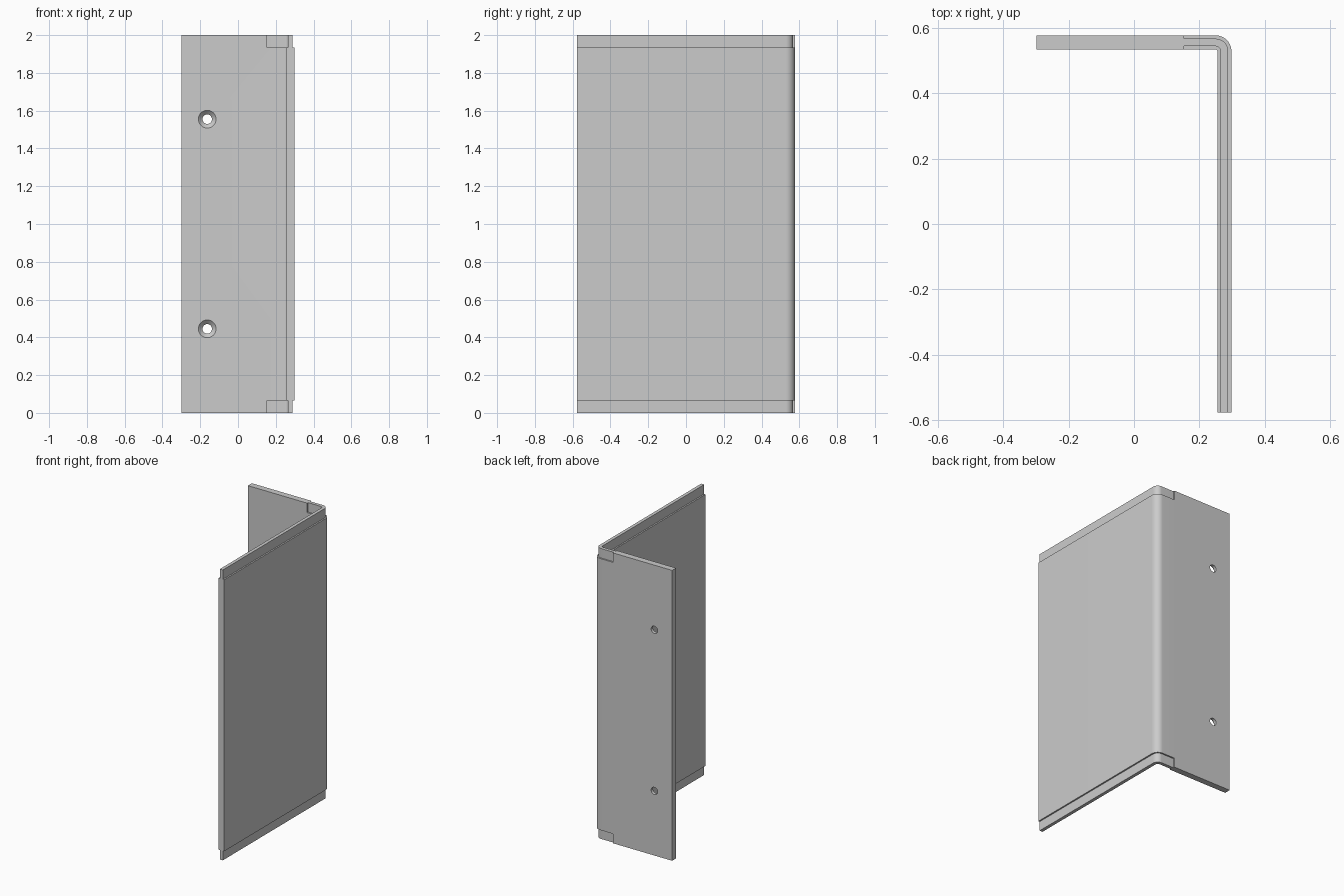
import bpy, bmesh, math

cube = bpy.data.objects.get("Cube")
if cube:
    bpy.data.objects.remove(cube, do_unlink=True)

# Main sizes
HALF_X, HALF_Y, HEIGHT = 0.298, 0.577, 2.0
THICK, BEND_R = 0.043, 0.048
STEP, LIP_H, LIP_START = 0.01, 0.065, 0.153

grey = bpy.data.materials.new("plain_grey")
grey.use_nodes = True
colour = (0.6, 0.6, 0.6, 1)
grey.diffuse_color = colour
grey.node_tree.nodes["Principled BSDF"].inputs["Base Color"].default_value = colour


def make_object(name, bm):
    bmesh.ops.recalc_face_normals(bm, faces=bm.faces)
    mesh = bpy.data.meshes.new(name)
    bm.to_mesh(mesh)
    bm.free()
    mesh.materials.append(grey)
    obj = bpy.data.objects.new(name, mesh)
    bpy.context.collection.objects.link(obj)
    return obj


def bend_line(offset, x_start, y_end, steps=16):
    """Path along the angle, at a given depth below its outer skin."""
    r = max(BEND_R - offset, 0.001)
    cx, cy = HALF_X - offset - r, HALF_Y - offset - r
    turns = [math.pi / 2 * (1 - i / steps) for i in range(steps + 1)]
    arc = [(cx + r * math.cos(a), cy + r * math.sin(a)) for a in turns]
    return [(x_start, cy + r)] + arc + [(cx + r, y_end)]


def bent_strip(name, outer, inner, x_start, y_end, z0, z1):
    outline = bend_line(outer, x_start, y_end) + bend_line(inner, x_start, y_end)[::-1]
    bm = bmesh.new()
    face = bm.faces.new([bm.verts.new((x, y, z0)) for x, y in outline])
    result = bmesh.ops.extrude_face_region(bm, geom=[face])
    top = [v for v in result["geom"] if isinstance(v, bmesh.types.BMVert)]
    bmesh.ops.translate(bm, verts=top, vec=(0, 0, z1 - z0))
    return make_object(name, bm)


def countersink(name, x, z, sides=32):
    """Screw hole cutter: wide cone at the inner face, narrow bore behind."""
    front = HALF_Y - THICK
    rings = [(-0.01, 0.057), (0.022, 0.025), (THICK + 0.02, 0.025)]
    bm = bmesh.new()
    loops = []
    for depth, r in rings:
        angles = [math.tau * i / sides for i in range(sides)]
        loops.append([bm.verts.new((x + r * math.cos(a), front + depth, z + r * math.sin(a)))
                      for a in angles])
    for a, b in zip(loops, loops[1:]):
        for i in range(sides):
            j = (i + 1) % sides
            bm.faces.new((a[i], a[j], b[j], b[i]))
    bm.faces.new(loops[0])
    bm.faces.new(loops[-1])
    return make_object(name, bm)


# Bent panel
panel = bent_strip("angle_panel", 0, THICK, -HALF_X, -HALF_Y, 0, HEIGHT)

# Stepped lips at both ends, and the two screw holes
cutters = []
for end, z0, z1 in (("bottom", -0.05, LIP_H), ("top", HEIGHT - LIP_H, HEIGHT + 0.05)):
    for side, a, b in (("outer", -0.03, STEP), ("inner", THICK - STEP, THICK + 0.03)):
        cutters.append(bent_strip(f"{end}_{side}_step_cutter", a, b,
                                  LIP_START, -HALF_Y - 0.05, z0, z1))
for label, z in (("lower", 0.445), ("upper", 1.555)):
    cutters.append(countersink(f"{label}_hole_cutter", -0.163, z))

bpy.context.view_layer.objects.active = panel
for cutter in cutters:
    cutter.hide_render = True
    mod = panel.modifiers.new(cutter.name, "BOOLEAN")
    mod.operation = "DIFFERENCE"
    mod.solver = "EXACT"
    mod.object = cutter
    bpy.ops.object.modifier_apply(modifier=mod.name)
    bpy.data.objects.remove(cutter, do_unlink=True)

# Smooth bend and bores, sharp corners
bpy.ops.object.select_all(action="DESELECT")
panel.select_set(True)
bpy.ops.object.shade_smooth_by_angle(angle=math.radians(30))
